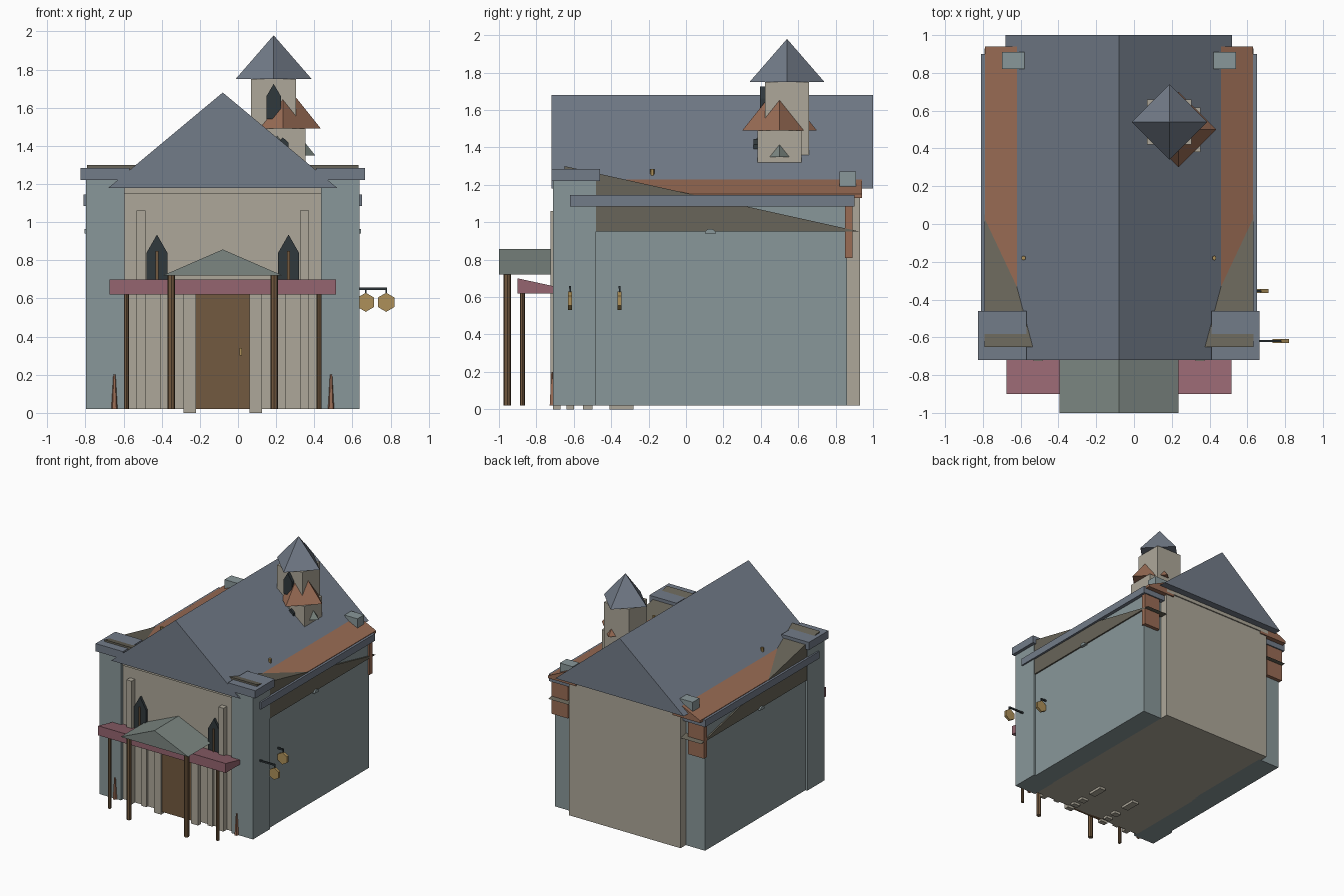
import bpy, bmesh, math
from mathutils import Matrix

if "Cube" in bpy.data.objects:
    bpy.data.objects.remove(bpy.data.objects["Cube"])

CX = -0.08  # symmetry plane of the building


def material(name, r, g, b):
    m = bpy.data.materials.new(name)
    m.diffuse_color = (r, g, b, 1)
    m.use_nodes = True
    m.node_tree.nodes["Principled BSDF"].inputs["Base Color"].default_value = m.diffuse_color
    return m


BEIGE = material("plaster", .42, .39, .32)
STONE = material("blue_stone", .25, .31, .32)
SLATE = material("slate", .17, .20, .25)
COPPER = material("copper_tile", .32, .15, .09)
OLIVE = material("dark_olive", .14, .13, .10)
MAUVE = material("mauve", .30, .13, .16)
GREEN = material("green_slate", .20, .24, .22)
WOOD = material("wood", .17, .10, .05)
GLASS = material("dark_glass", .03, .04, .045)
GOLD = material("gold", .42, .28, .10)


def finish(name, bm, mat):
    bmesh.ops.recalc_face_normals(bm, faces=bm.faces)
    me = bpy.data.meshes.new(name)
    bm.to_mesh(me)
    bm.free()
    me.materials.append(mat)
    ob = bpy.data.objects.new(name, me)
    bpy.context.collection.objects.link(ob)
    return ob


def prism(name, pts, axis, a, b, mat):
    """Extrude a 2D profile along x (pts = y,z) or y (pts = x,z)."""
    bm = bmesh.new()

    def pos(p, t):
        return (t, p[0], p[1]) if axis == 'x' else (p[0], t, p[1])
    lo = [bm.verts.new(pos(p, a)) for p in pts]
    hi = [bm.verts.new(pos(p, b)) for p in pts]
    bm.faces.new(lo)
    bm.faces.new(hi)
    n = len(pts)
    for i in range(n):
        j = (i + 1) % n
        bm.faces.new((lo[i], lo[j], hi[j], hi[i]))
    return finish(name, bm, mat)


def box(name, x0, x1, y0, y1, z0, z1, mat):
    return prism(name, [(x0, z0), (x1, z0), (x1, z1), (x0, z1)], 'y', y0, y1, mat)


def cone(name, x, y, z0, z1, r0, r1, n, mat, turn=0):
    bm = bmesh.new()
    bmesh.ops.create_cone(bm, cap_ends=True, segments=n, radius1=r0, radius2=r1, depth=z1 - z0,
                          matrix=Matrix.Translation((x, y, (z0 + z1) / 2)) @ Matrix.Rotation(turn, 4, 'Z'))
    return finish(name, bm, mat)


def window(name, x, y, z0, z1, w, mat=GLASS):
    shoulder = z1 - (z1 - z0) * .35
    prism(name, [(x - w, z0), (x + w, z0), (x + w, shoulder), (x, z1), (x - w, shoulder)],
          'y', y, y + .04, mat)


# Nave with cornice and solid gabled roof
box("nave", CX - .52, CX + .52, -.68, .93, .02, 1.18, BEIGE)
box("nave_cornice", CX - .525, CX + .525, -.69, .94, 1.15, 1.18, BEIGE)
prism("nave_roof", [(CX - .6, 1.18), (CX + .6, 1.18), (CX, 1.68)], 'y', -.72, 1, SLATE)

# Mirrored side parts
for s, side in ((-1, "left"), (1, "right")):
    def sbox(name, o0, o1, y0, y1, z0, z1, mat):
        xa, xb = sorted((CX + s * o0, CX + s * o1))
        return box(f"{side}_{name}", xa, xb, y0, y1, z0, z1, mat)

    # Aisle, corner pier and cap
    sbox("aisle", .50, .70, -.60, .86, .02, 1.14, STONE)
    sbox("front_pier", .515, .717, -.71, -.48, .02, 1.22, STONE)
    sbox("pier_cap", .49, .745, -.72, -.46, 1.22, 1.285, SLATE)
    sbox("aisle_trim", .50, .73, -.62, .90, 1.085, 1.145, SLATE)
    # Aisle roof, and long sloping wedge cutting through it
    prism(f"{side}_aisle_roof", [(CX + s * o, z) for o, z in
          ((.45, 1.13), (.71, 1.13), (.71, 1.15), (.45, 1.272))], 'y', -.5, .94, COPPER)
    xa, xb = sorted((CX + s * .44, CX + s * .712))
    prism(f"{side}_sloped_wedge", [(-.65, .95), (.93, .95), (-.65, 1.30)], 'x', xa, xb, OLIVE)
    # Rear pinnacle and bracket
    sbox("rear_pinnacle", .50, .62, .82, .91, 1.15, 1.27, STONE)
    sbox("rear_bracket", .56, .712, .85, .89, .81, 1.085, COPPER)
    # Small roof finial and wall shell
    cone(f"{side}_roof_finial", CX + s * .505, -.18, 1.24, 1.285, .012, .012, 6, GOLD)
    prism(f"{side}_wall_shell", [(.13 + .03 * math.cos(a * math.pi / 6), .94 + .025 * math.sin(a * math.pi / 6))
          for a in range(7)], 'x', CX + s * .69, CX + s * .725, STONE)
    # Facade pilasters, windows, door jambs and feet
    sbox("pilaster", .405, .452, -.725, -.67, .02, 1.06, BEIGE)
    wx = CX + s * .345
    window(f"{side}_window", wx, -.70, .66, .935, .055)
    box(f"{side}_mullion", wx - .007, wx + .007, -.71, -.69, .66, .85, WOOD)
    sbox("inner_pilaster", .285, .33, -.70, -.67, .02, .62, BEIGE)
    sbox("door_jamb", .14, .205, -.71, -.67, 0, .66, BEIGE)
    for k, (y0, y1) in enumerate(((-.64, -.60), (-.55, -.50), (-.41, -.28))):
        sbox(f"foot_{k}", .14, .20, y0, y1, 0, .025, BEIGE)
    # Porch and awning posts
    cone(f"{side}_porch_post", CX + s * .27, -.955, .02, .73, .02, .02, 8, WOOD)
    cone(f"{side}_awning_post", CX + s * .505, -.875, .02, .64, .013, .013, 8, WOOD)
    # Slim shrub at the pier foot
    cone(f"{side}_shrub", CX + s * .568, -.715, .02, .20, .017, .006, 5, COPPER)

# Entrance: door, knob, sloping awning, gabled porch roof
box("door", CX - .165, CX + .165, -.70, -.66, .02, .70, WOOD)
box("door_knob", .008, .022, -.72, -.70, .30, .34, GOLD)
prism("awning", [(-.90, .62), (-.68, .62), (-.68, .652), (-.90, .70)], 'x', CX - .595, CX + .595, MAUVE)
prism("porch_roof", [(CX - .315, .72), (CX + .315, .72), (CX, .857)], 'y', -1, -.68, GREEN)

# Belfry: three overlapping square tiers with diagonal pyramid roofs
tiers = (("top", .187, .54, 1.25, 1.75, .23, .118, SLATE),
         ("middle", .235, .50, 1.31, 1.49, .25, .118, COPPER),
         ("low", .205, .50, 1.20, 1.35, .25, .11, GREEN))
for name, x, y, z0, z1, h, half, mat in tiers:
    box(f"{name}_belfry_tier", x - half, x + half, y - half, y + half, z0, z1, BEIGE)
    cone(f"{name}_belfry_roof", x, y, z1, z1 + h, .2, 0, 4, mat)
window("top_belfry_window", .187, .395, 1.54, 1.725, .038)
window("middle_belfry_window", .235, .362, 1.36, 1.445, .03)

# Hanging lanterns on the right wall
for k, (x, y) in enumerate(((.67, -.355), (.777, -.62))):
    box(f"lantern_bar_{k}", .60, x, y - .006, y + .006, .645, .658, GLASS)
    box(f"lantern_hook_{k}", x - .004, x + .004, y - .004, y + .004, .62, .658, GLASS)
    prism(f"lantern_{k}", [(x + .05 * math.sin(a * math.pi / 3), .58 + .05 * math.cos(a * math.pi / 3))
          for a in range(6)], 'y', y - .011, y + .011, GOLD)
